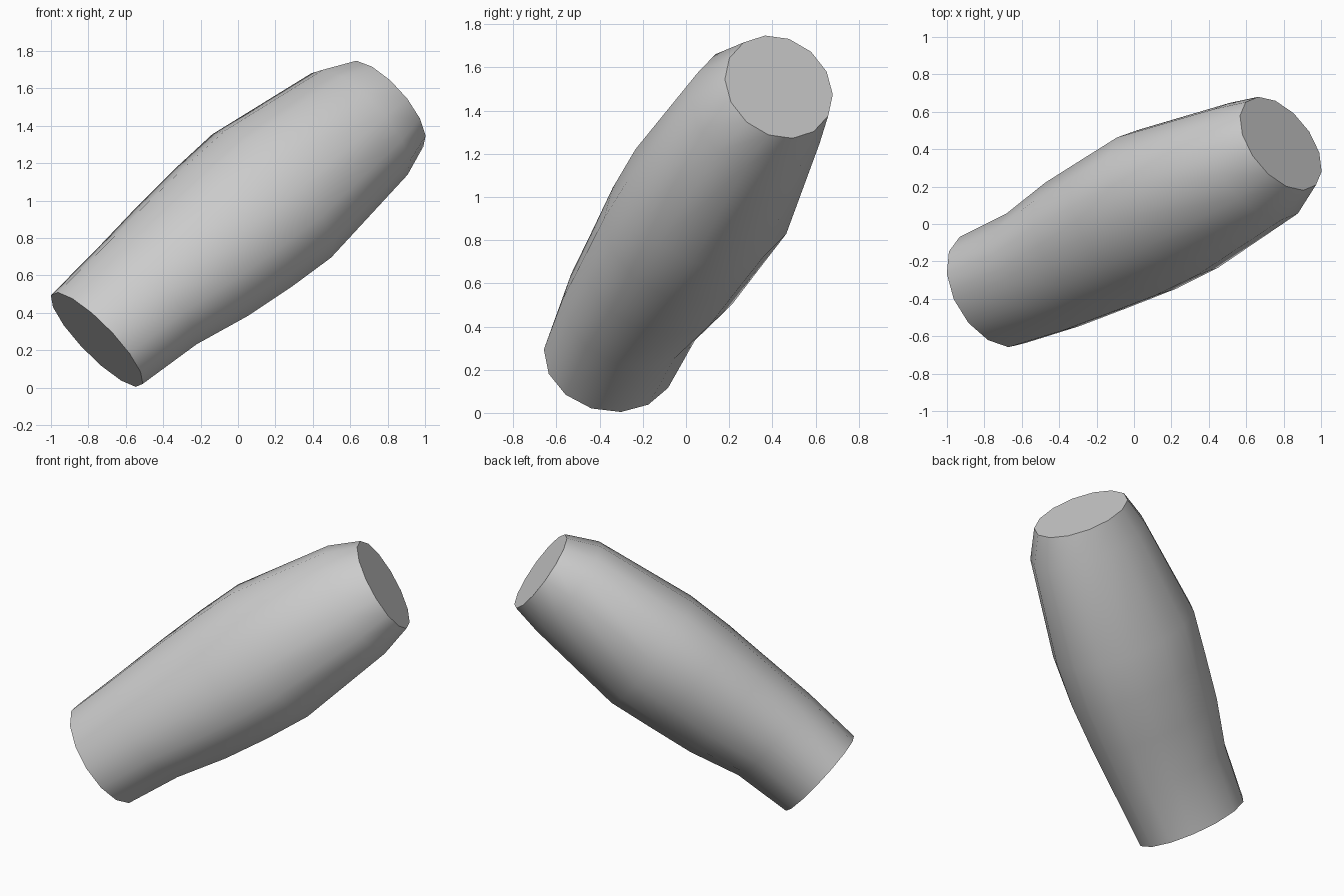
import bpy, bmesh, math
from mathutils import Vector

if "Cube" in bpy.data.objects:
    bpy.data.objects.remove(bpy.data.objects["Cube"])

SIDES = 14
# Section rings from lower to upper end: centre, long radius, short radius
RINGS = [
    ((-0.755, -0.352, 0.257), 0.357, 0.304),
    ((-0.485, -0.245, 0.490), 0.385, 0.325),
    ((-0.245, -0.110, 0.675), 0.432, 0.365),
    ((-0.025, 0.000, 0.855), 0.460, 0.387),
    ((0.180, 0.115, 1.025), 0.473, 0.400),
    ((0.650, 0.335, 1.410), 0.385, 0.327),
    ((0.785, 0.430, 1.510), 0.311, 0.266),
]
AXIS_START = Vector((0.71, 0.27, 0.64))
AXIS_END = Vector((0.71, 0.42, 0.566))


def section(centre, long_r, short_r, axis):
    """Oval ring across the axis, its long direction tilted 45 degrees."""
    axis = axis.normalized()
    side = Vector((0, 0, 1)).cross(axis).normalized()
    up = axis.cross(side)
    d1 = (side + up).normalized()
    d2 = (up - side).normalized()
    pts = []
    for k in range(SIDES):
        a = math.pi / 4 + k * math.tau / SIDES
        pts.append(Vector(centre) + d1 * long_r * math.cos(a) + d2 * short_r * math.sin(a))
    return pts


# Loft the rings into a bulging closed limb
bm = bmesh.new()
loops = []
for i, (c, lr, sr) in enumerate(RINGS):
    axis = AXIS_START.lerp(AXIS_END, i / (len(RINGS) - 1))
    loops.append([bm.verts.new(p) for p in section(c, lr, sr, axis)])
for low, high in zip(loops, loops[1:]):
    for k in range(SIDES):
        n = (k + 1) % SIDES
        bm.faces.new((low[k], low[n], high[n], high[k]))

# Flat end caps
bm.faces.new(loops[0][::-1])
bm.faces.new(loops[-1])
bmesh.ops.recalc_face_normals(bm, faces=bm.faces)

mesh = bpy.data.meshes.new("limb_segment")
bm.to_mesh(mesh)
bm.free()
limb = bpy.data.objects.new("limb_segment", mesh)
bpy.context.collection.objects.link(limb)

# Smooth sides, crisp cap rims
bpy.context.view_layer.objects.active = limb
limb.select_set(True)
bpy.ops.object.shade_smooth_by_angle(angle=math.radians(40))
